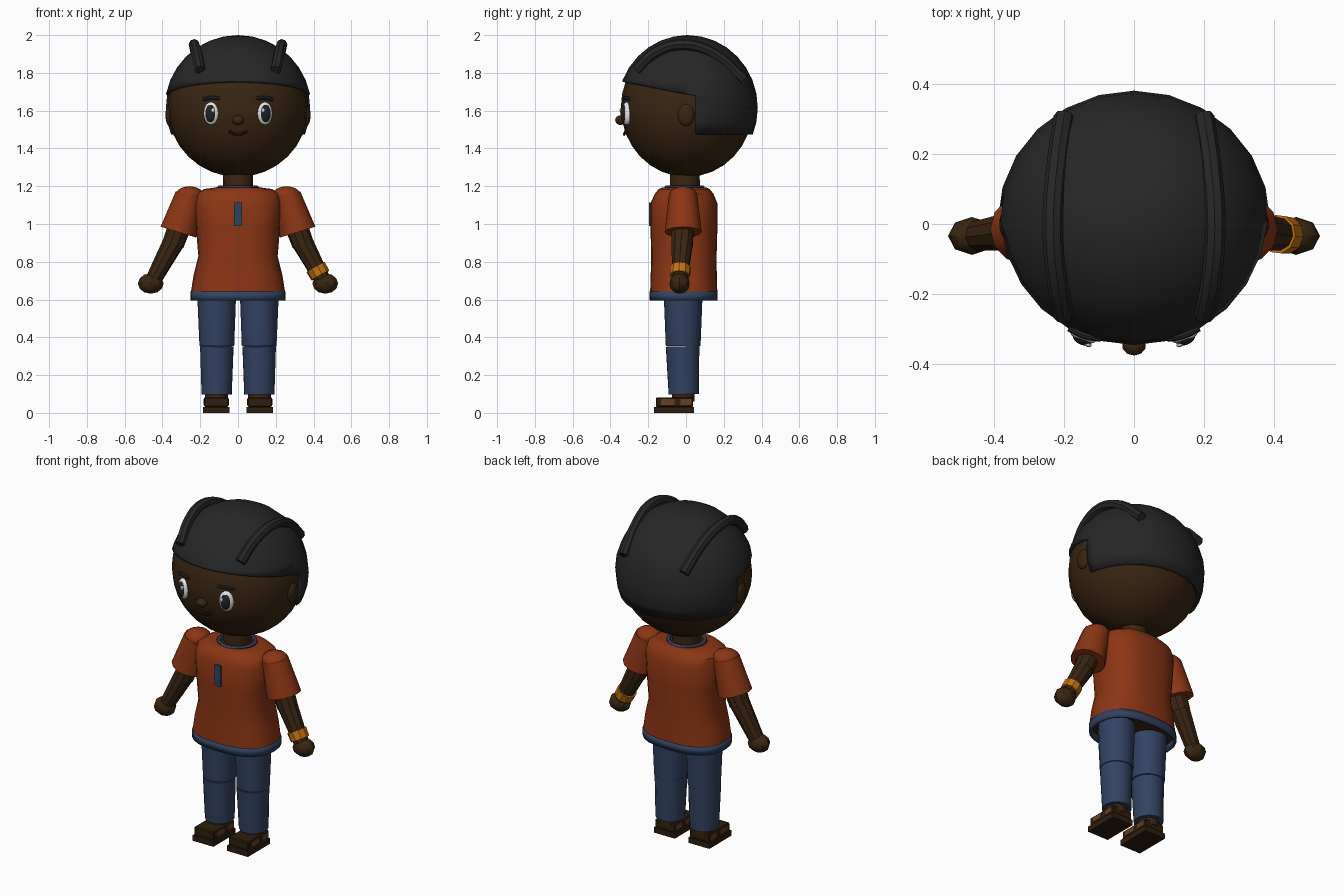
import bpy, bmesh, math
from mathutils import Matrix, Vector

cube = bpy.data.objects.get("Cube")
if cube:
    bpy.data.objects.remove(cube)


def material(name, rgb):
    m = bpy.data.materials.new(name)
    m.use_nodes = True
    m.diffuse_color = (*rgb, 1)
    m.node_tree.nodes["Principled BSDF"].inputs["Base Color"].default_value = (*rgb, 1)
    return m


SKIN = material("dark skin", (.042, .019, .006))
HAIR = material("black hair", (.02, .02, .02))
SHIRT = material("rust shirt", (.26, .036, .007))
DENIM = material("blue denim", (.032, .055, .12))
BAND = material("amber bracelet", (.55, .17, .005))
SHOE = material("brown leather", (.028, .013, .004))
PANEL = material("tan panel", (.13, .05, .018))
WHITE = material("eye white", (.8, .8, .8))
IRIS = material("charcoal iris", (.014, .016, .02))

parts = []


def finish(name, bm, mat, solid=0):
    bmesh.ops.recalc_face_normals(bm, faces=bm.faces)
    mesh = bpy.data.meshes.new(name)
    bm.to_mesh(mesh)
    bm.free()
    mesh.materials.append(mat)
    ob = bpy.data.objects.new(name, mesh)
    bpy.context.collection.objects.link(ob)
    if solid:
        mod = ob.modifiers.new("thickness", 'SOLIDIFY')
        mod.thickness, mod.offset = solid, -1
    parts.append(ob)
    return ob


def ball(name, mat, at, size, turn=0, seg=16, rings=10):
    bm = bmesh.new()
    m = Matrix.Translation(at) @ Matrix.Rotation(turn, 4, 'Z') @ Matrix.Diagonal((*size, 1))
    bmesh.ops.create_uvsphere(bm, u_segments=seg, v_segments=rings, radius=1, matrix=m)
    return finish(name, bm, mat)


def box(name, mat, low, high, bevel=0):
    low, high = Vector(low), Vector(high)
    bm = bmesh.new()
    m = Matrix.Translation((low + high) / 2) @ Matrix.Diagonal((*(high - low), 1))
    bmesh.ops.create_cube(bm, size=1, matrix=m)
    if bevel:
        bmesh.ops.bevel(bm, geom=bm.edges[:], offset=bevel, segments=1, affect='EDGES')
    return finish(name, bm, mat)


def limb(name, mat, a, b, r1, r2, seg=12):
    """Tapered cylinder from a to b."""
    a, b = Vector(a), Vector(b)
    d = b - a
    m = Matrix.Translation((a + b) / 2) @ d.to_track_quat('Z', 'Y').to_matrix().to_4x4()
    bm = bmesh.new()
    bmesh.ops.create_cone(bm, cap_ends=True, segments=seg, radius1=r1, radius2=r2,
                          depth=d.length, matrix=m)
    return finish(name, bm, mat)


def loft(name, mat, rings, seg=24, power=2.0, caps=True, solid=0):
    """Rings are (z, half width, centre y, half depth)."""
    bm = bmesh.new()
    loops = []
    for z, hx, cy, hy in rings:
        loop = []
        for i in range(seg):
            c, s = math.cos(math.tau * i / seg), math.sin(math.tau * i / seg)
            x = math.copysign(abs(c) ** (2 / power), c) * hx
            y = math.copysign(abs(s) ** (2 / power), s) * hy
            loop.append(bm.verts.new((x, cy + y, z)))
        loops.append(loop)
    for lo, hi in zip(loops, loops[1:]):
        for i in range(seg):
            j = (i + 1) % seg
            bm.faces.new((lo[i], lo[j], hi[j], hi[i]))
    if caps:
        bm.faces.new(loops[0][::-1])
        bm.faces.new(loops[-1])
    return finish(name, bm, mat, solid)


def tube(name, mat, points, radius):
    curve = bpy.data.curves.new(name, 'CURVE')
    curve.dimensions = '3D'
    curve.bevel_depth, curve.bevel_resolution = radius, 2
    curve.resolution_u, curve.use_fill_caps = 4, True
    sp = curve.splines.new('BEZIER')
    sp.bezier_points.add(len(points) - 1)
    for bp, p in zip(sp.bezier_points, points):
        bp.co = p
        bp.handle_left_type = bp.handle_right_type = 'AUTO'
    ob = bpy.data.objects.new(name, curve)
    bpy.context.collection.objects.link(ob)
    curve.materials.append(mat)
    bpy.ops.object.select_all(action='DESELECT')
    ob.select_set(True)
    bpy.context.view_layer.objects.active = ob
    bpy.ops.object.convert(target='MESH')
    parts.append(bpy.context.view_layer.objects.active)


# Head
ball("head", SKIN, (0, .005, 1.617), (.372, .35, .368), seg=24, rings=16)
ball("nose", SKIN, (0, -.346, 1.55), (.034, .029, .026), seg=10, rings=8)
tube("mouth", SHOE, [(-.048, -.322, 1.49), (0, -.327, 1.474), (.048, -.322, 1.49)], .007)

# Hair shell: sloped fringe in front, longer flap behind
bm = bmesh.new()
m = Matrix.Translation((0, .008, 1.615)) @ Matrix.Diagonal((.388, .372, .385, 1))
bmesh.ops.create_uvsphere(bm, u_segments=24, v_segments=16, radius=1, matrix=m)
SPLIT, BACK, FRINGE = .052, 1.475, 1.68
slope = Vector((0, .19, 1)).normalized()
corner = Vector((0, SPLIT, FRINGE))
for co, no in ((corner, Vector((0, 1, 0))), (corner, slope), (Vector((0, 0, BACK)), Vector((0, 0, 1)))):
    bmesh.ops.bisect_plane(bm, geom=bm.verts[:] + bm.edges[:] + bm.faces[:], plane_co=co, plane_no=no)
bare = []
for f in bm.faces:
    c = f.calc_center_median()
    if (c.z < BACK) if c.y > SPLIT else ((c - corner).dot(slope) < 0):
        bare.append(f)
bmesh.ops.delete(bm, geom=bare, context='FACES')
finish("hair", bm, HAIR, .018)

# Torso and clothing
loft("shirt", SHIRT, [(.635, .25, -.012, .178), (.73, .235, -.012, .175), (.83, .21, -.011, .173),
                      (.97, .222, -.011, .177), (1.11, .233, -.011, .177), (1.16, .222, -.01, .155),
                      (1.185, .18, -.01, .135), (1.192, .13, -.01, .12)], power=2.5)
loft("shirt_hem", DENIM, [(.595, .252, -.012, .18), (.643, .252, -.012, .18)], power=2.5,
     caps=False, solid=.015)
loft("waist", SKIN, [(.625, .232, -.012, .16), (.634, .232, -.012, .16)], power=2.5)
loft("neckline", SKIN, [(1.188, .115, -.008, .105), (1.196, .115, -.008, .105)])
loft("collar", DENIM, [(1.185, .12, -.008, .112), (1.205, .1, -.008, .1)], caps=False, solid=.012)
limb("neck", SKIN, (0, -.006, 1.15), (0, -.006, 1.29), .08, .078, 16)
box("placket", DENIM, (-.02, -.197, .99), (.02, -.18, 1.115))

for s, side in ((1, "left"), (-1, "right")):
    def at(x, y, z):
        return (s * x, y, z)

    # Face
    turn = s * .37
    ball(side + "_eye", WHITE, at(.143, -.314, 1.585), (.042, .024, .061), turn)
    ball(side + "_iris", IRIS, at(.146, -.327, 1.585), (.029, .018, .046), turn)
    ball(side + "_eye_glint", WHITE, at(.131, -.344, 1.602), (.011, .007, .013), turn, 8, 6)
    tube(side + "_eyebrow", HAIR, [at(.095, -.326, 1.664), at(.14, -.318, 1.668),
                                   at(.185, -.297, 1.66)], .01)
    ball(side + "_ear", SKIN, at(.362, 0, 1.578), (.022, .044, .06))
    # Raised braid over the crown
    tube(side + "_braid", HAIR, [at(.2, -.262, 1.815), at(.22, -.16, 1.91), at(.232, -.01, 1.95),
                                 at(.222, .15, 1.9), at(.2, .305, 1.765)], .029)

    # Arm
    limb(side + "_sleeve", SHIRT, at(.257, -.015, 1.15), at(.316, -.015, .957), .076, .098, 12)
    ball(side + "_shoulder", SHIRT, at(.257, -.015, 1.15), (.076, .076, .05), 0, 12, 8)
    limb(side + "_upper_arm", SKIN, at(.29, -.016, 1.04), at(.345, -.02, .89), .062, .058, 10)
    limb(side + "_forearm", SKIN, at(.343, -.02, .9), at(.445, -.033, .71), .057, .043, 10)
    ball(side + "_hand", SKIN, at(.462, -.034, .685), (.068, .054, .054), 0, 8, 6)

    # Leg
    limb(side + "_thigh", DENIM, at(.112, -.015, .355), at(.113, -.015, .632), .092, .103, 16)
    limb(side + "_shin", DENIM, at(.113, -.012, .098), at(.112, -.018, .352), .081, .09, 16)
    limb(side + "_ankle", SKIN, at(.114, -.015, .06), at(.114, -.015, .11), .06, .06, 12)

    # Shoe
    c = s * .115
    box(side + "_sole", SHOE, (c - .07, -.17, 0), (c + .07, .042, .032))
    box(side + "_shoe", SHOE, (c - .065, -.16, .032), (c + .065, .038, .082), .005)
    for low, high in ((-.132, -.062), (-.03, .028)):
        box(side + "_shoe_panel", PANEL, (c - .068, low, .042), (c - .064, high, .074))
        box(side + "_shoe_panel", PANEL, (c + .064, low, .042), (c + .068, high, .074))

limb("bracelet", BAND, (.411, -.029, .772), (.436, -.032, .727), .056, .054, 10)

# Smooth shading with sharp edges kept
bpy.ops.object.select_all(action='DESELECT')
for ob in parts:
    ob.select_set(True)
bpy.context.view_layer.objects.active = parts[0]
bpy.ops.object.shade_smooth_by_angle(angle=math.radians(35))
